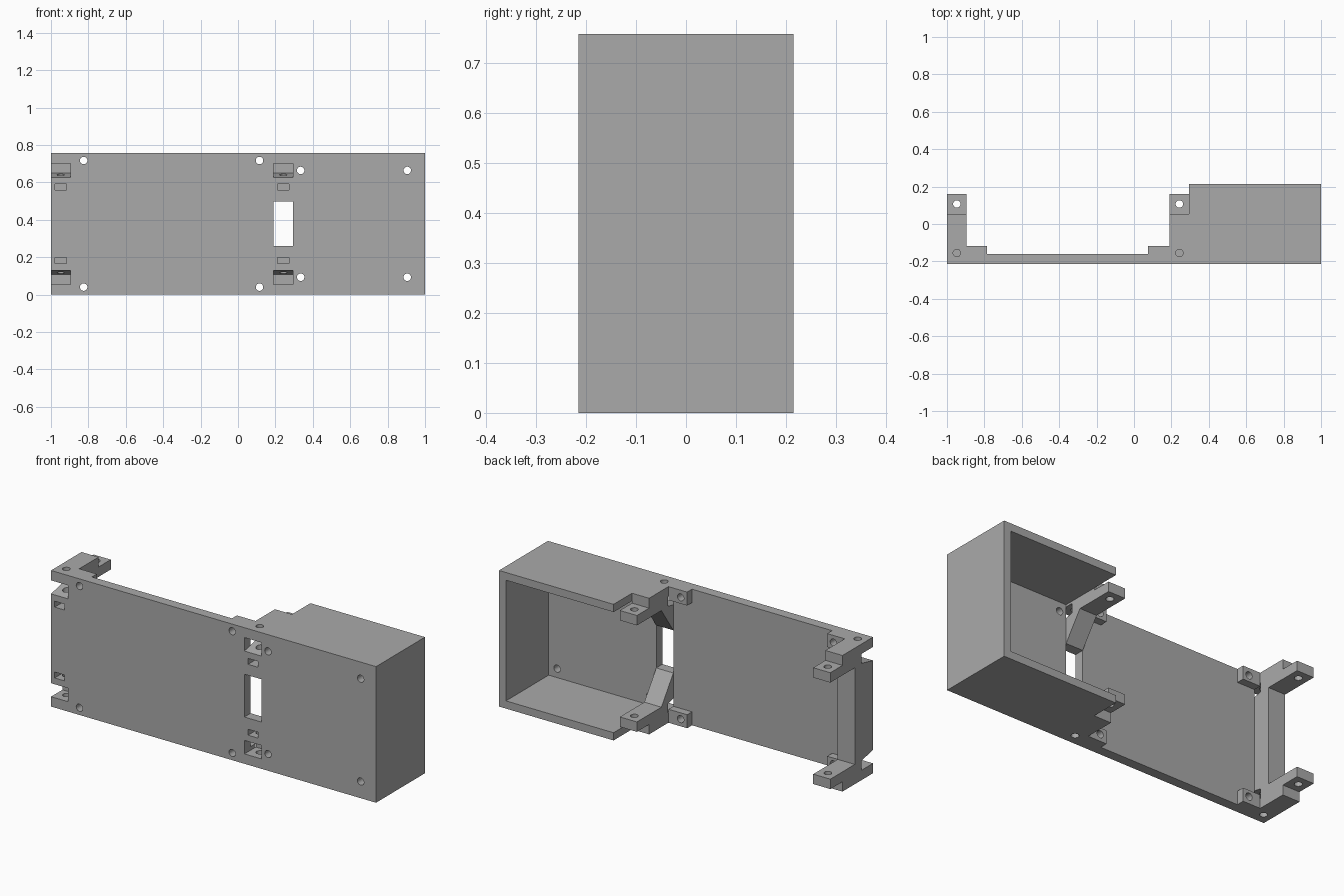
import bpy
import bmesh
import math
from mathutils import Matrix, Vector

cube = bpy.data.objects.get("Cube")
if cube:
    bpy.data.objects.remove(cube, do_unlink=True)

HEIGHT = 0.757
FRONT, BACK = -0.215, 0.215
PLATE_BACK = -0.16
CLIP_WIDTH = 0.105
CLIP_STARTS = (-1.0, 0.19)

grey = bpy.data.materials.new("plain grey")
grey.use_nodes = True
grey.diffuse_color = (0.4, 0.4, 0.4, 1)
grey.node_tree.nodes["Principled BSDF"].inputs["Base Color"].default_value = (0.4, 0.4, 0.4, 1)


def finish(name, bm):
    bmesh.ops.recalc_face_normals(bm, faces=bm.faces)
    mesh = bpy.data.meshes.new(name)
    bm.to_mesh(mesh)
    bm.free()
    mesh.materials.append(grey)
    obj = bpy.data.objects.new(name, mesh)
    bpy.context.collection.objects.link(obj)
    return obj


def box(name, x, y, z):
    bm = bmesh.new()
    size = Vector((x[1] - x[0], y[1] - y[0], z[1] - z[0]))
    mid = Vector((sum(x), sum(y), sum(z))) / 2
    bmesh.ops.create_cube(bm, size=1, matrix=Matrix.Translation(mid) @ Matrix.Diagonal(size).to_4x4())
    return finish(name, bm)


def pin(name, centre, length, axis, radius=0.02):
    bm = bmesh.new()
    turn = Matrix.Rotation(math.pi / 2, 4, "X") if axis == "Y" else Matrix()
    bmesh.ops.create_cone(bm, cap_ends=True, segments=24, radius1=radius, radius2=radius,
                          depth=length, matrix=Matrix.Translation(centre) @ turn)
    return finish(name, bm)


def extrude_x(name, profile, x0, x1):
    """Extrude a (y, z) outline along x."""
    bm = bmesh.new()
    face = bm.faces.new([bm.verts.new((x0, y, z)) for y, z in profile])
    new = bmesh.ops.extrude_face_region(bm, geom=[face])["geom"]
    verts = [v for v in new if isinstance(v, bmesh.types.BMVert)]
    bmesh.ops.translate(bm, verts=verts, vec=(x1 - x0, 0, 0))
    return finish(name, bm)


def span(low, high, top):
    """Height range, mirrored to the upper half when top is set."""
    return (HEIGHT - high, HEIGHT - low) if top else (low, high)


def flip(profile, top):
    return [(y, HEIGHT - z if top else z) for y, z in profile]


def combine(body, part, operation):
    mod = body.modifiers.new(operation.lower(), "BOOLEAN")
    mod.operation = operation
    mod.solver = "EXACT"
    mod.object = part
    bpy.context.view_layer.objects.active = body
    bpy.ops.object.modifier_apply(modifier=mod.name)
    bpy.data.objects.remove(part, do_unlink=True)


# Base plate with the walled tray at one end
body = box("mounting_bracket", (-1, 1), (FRONT, PLATE_BACK), (0, HEIGHT))
solids = [box("tray", (0.295, 1), (FRONT, BACK), (0, HEIGHT))]
cuts = [box("tray_cavity", (0.2, 0.957), (PLATE_BACK, 0.3), (0.043, HEIGHT - 0.043))]
for part in solids:
    combine(body, part, "UNION")
for part in cuts:
    combine(body, part, "DIFFERENCE")

# Solid rib between the arms at the open end
solids = [box("end_rib", (-1, -1 + CLIP_WIDTH), (FRONT, -0.055), (0.06, HEIGHT - 0.06))]
cuts = [box("window", (0.19, 0.295), (-0.3, -0.1), (0.26, 0.498))]

arm = [(FRONT, 0), (0.053, 0), (0.053, 0.055), (0.16, 0.055), (0.16, 0.11),
       (-0.055, 0.11), (PLATE_BACK, 0.26), (FRONT, 0.26)]
slot = [(-0.3, 0.055), (-0.115, 0.055), (-0.115, 0.108), (FRONT, 0.13), (-0.3, 0.13)]

for top in (False, True):
    for x0 in CLIP_STARTS:
        x1 = x0 + CLIP_WIDTH
        mid = x0 + CLIP_WIDTH / 2
        # Stepped arm with gusset, strap slot and nut pocket
        solids.append(extrude_x("arm", flip(arm, top), x0, x1))
        outer = x0 - 0.05 if x0 == -1 else x0
        cuts.append(extrude_x("arm_slot", flip(slot, top), outer, x1))
        cuts.append(box("nut_pocket", (mid - 0.03, mid + 0.03), (-0.3, -0.127), span(0.165, 0.198, top)))
        # Vertical screw holes in the arm and its lug
        for y, end in ((-0.155, 0.18), (0.107, 0.15)):
            low, high = span(-0.1, end, top)
            cuts.append(pin("arm_hole", (mid, y, (low + high) / 2), high - low, "Z"))
    # Screw bosses on the back of the plate
    for x0, x1, hole in ((-0.9, -0.787, -0.825), (0.075, 0.192, 0.115)):
        solids.append(box("boss", (x0, x1), (-0.2, -0.117), span(0, 0.075, top)))
        z = span(0.04, 0.04, top)[0]
        cuts.append(pin("boss_hole", (hole, -0.2, z), 0.4, "Y"))
    # Screw holes through the tray floor
    for x in (0.335, 0.905):
        z = span(0.093, 0.093, top)[0]
        cuts.append(pin("tray_hole", (x, -0.2, z), 0.2, "Y"))

for part in solids:
    combine(body, part, "UNION")
for part in cuts:
    combine(body, part, "DIFFERENCE")
